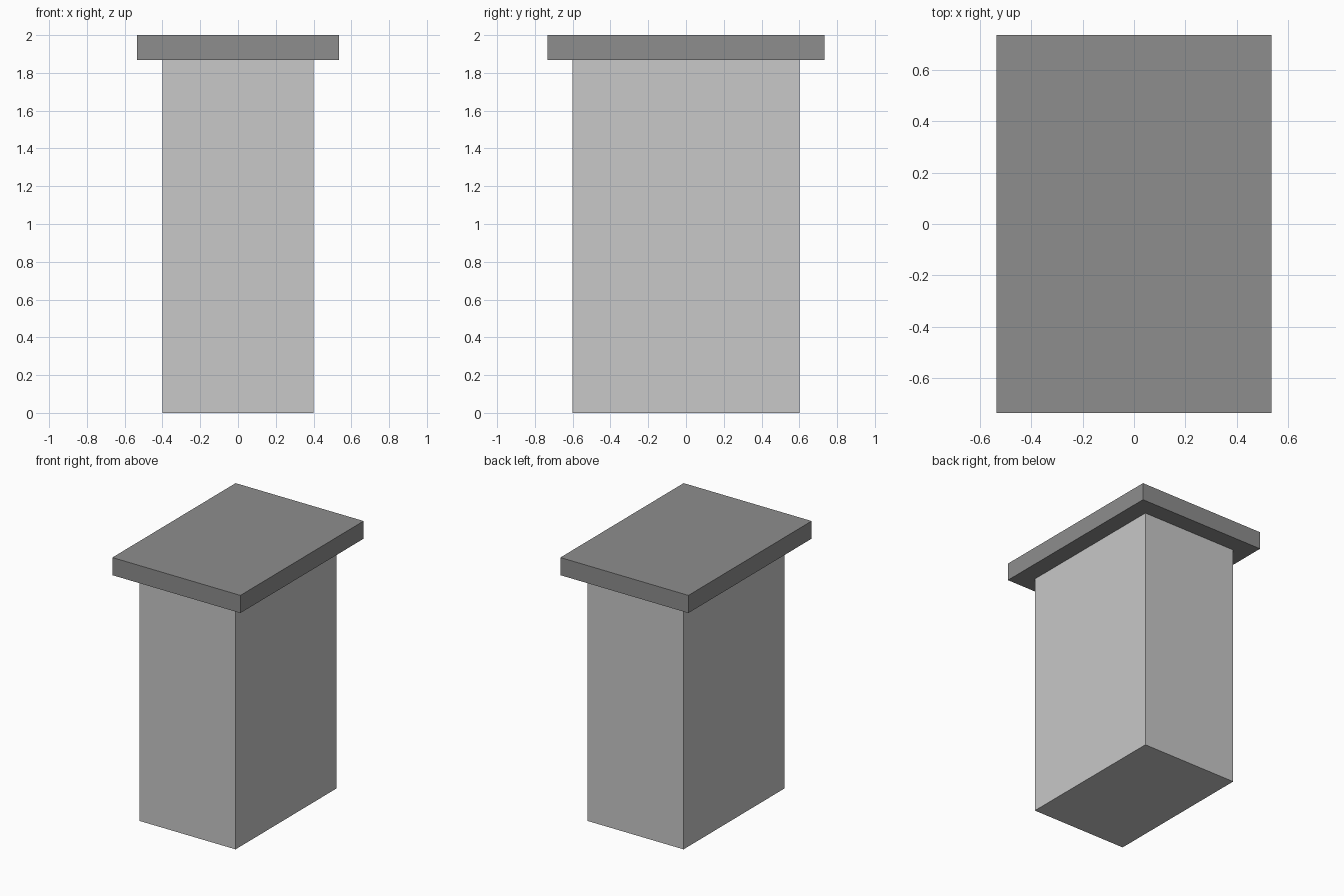
import bpy

if "Cube" in bpy.data.objects:
    bpy.data.objects.remove(bpy.data.objects["Cube"])


def material(name, value):
    mat = bpy.data.materials.new(name)
    mat.diffuse_color = (value, value, value, 1.0)
    mat.use_nodes = True
    mat.node_tree.nodes["Principled BSDF"].inputs["Base Color"].default_value = mat.diffuse_color
    return mat


def box(name, width, depth, bottom, top, mat):
    bpy.ops.mesh.primitive_cube_add(size=1, location=(0, 0, (bottom + top) / 2))
    obj = bpy.context.object
    obj.name = name
    obj.scale = (width, depth, top - bottom)
    bpy.ops.object.transform_apply(location=False, rotation=False, scale=True)
    obj.data.materials.append(mat)
    return obj


light_grey = material("light grey", 0.58)
dark_grey = material("dark grey", 0.27)

# Rectangular pillar with an overhanging slab on top
box("pillar_body", 0.8, 1.2, 0.0, 1.867, light_grey)
box("cap_slab", 1.067, 1.467, 1.867, 2.0, dark_grey)
